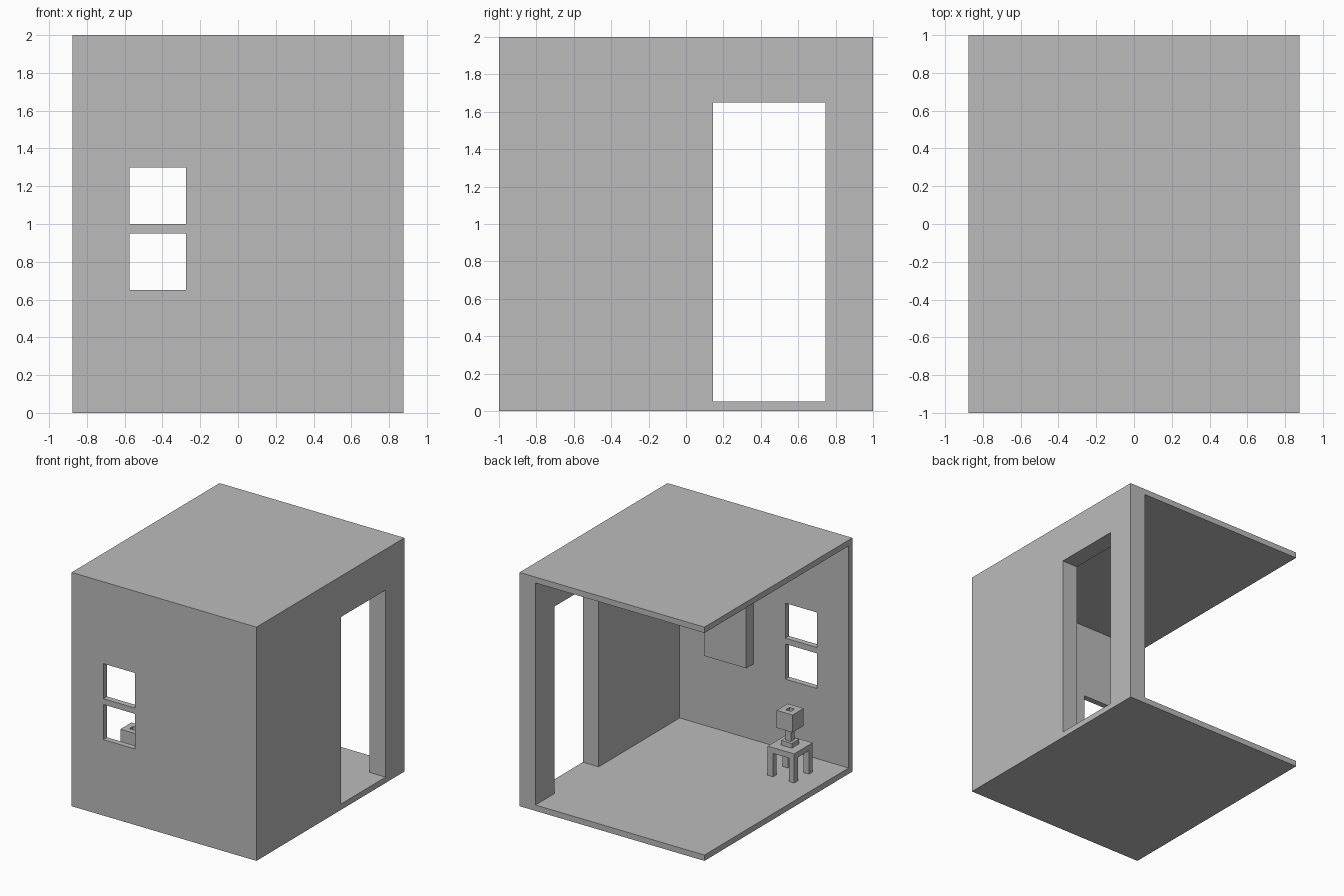
import bpy

if "Cube" in bpy.data.objects:
    bpy.data.objects.remove(bpy.data.objects["Cube"], do_unlink=True)

grey = bpy.data.materials.new("plain grey")
grey.use_nodes = True
colour = (0.5, 0.5, 0.5, 1)
grey.diffuse_color = colour
grey.node_tree.nodes["Principled BSDF"].inputs["Base Color"].default_value = colour


def box(name, x, y, z):
    """Box from (low, high) ranges on each axis."""
    bpy.ops.mesh.primitive_cube_add(size=1, location=[sum(r) / 2 for r in (x, y, z)])
    ob = bpy.context.object
    ob.name = name
    ob.scale = [r[1] - r[0] for r in (x, y, z)]
    bpy.ops.object.transform_apply(location=False, rotation=False, scale=True)
    ob.data.materials.append(grey)
    return ob


def around(centre, width):
    return (centre - width / 2, centre + width / 2)


def cut(ob, x, y, z):
    """Cut a box-shaped opening and remove the cutter."""
    cutter = box("cutter", x, y, z)
    cutter.hide_render = True
    mod = ob.modifiers.new("opening", "BOOLEAN")
    mod.operation = "DIFFERENCE"
    mod.solver = "EXACT"
    mod.object = cutter
    bpy.context.view_layer.objects.active = ob
    bpy.ops.object.modifier_apply(modifier=mod.name)
    bpy.data.objects.remove(cutter, do_unlink=True)


# Room shell, open at the back and on one side
room = box("room_shell", (-0.875, 0.875), (-1, 1), (0, 2))
cut(room, (-1.2, 0.725), (-0.95, 1.2), (0.05, 1.95))

# Doorway and the two window openings
cut(room, (0.6, 1), (0.145, 0.745), (0.05, 1.65))
for low in (0.65, 1.0):
    cut(room, (-0.575, -0.275), (-1.1, -0.9), (low, low + 0.3))

# Panel on the inside of the front wall
box("wall_panel", (0.025, 0.425), (-0.95, -0.85), (0.7, 1.3))

# Small table with four legs
cx, cy = -0.5625, -0.605
box("table_top", around(cx, 0.25), around(cy, 0.25), (0.25, 0.3))
for sx, side in ((-1, "right"), (1, "left")):
    for sy, end in ((-1, "front"), (1, "back")):
        box(f"table_leg_{end}_{side}", around(cx + sx * 0.1, 0.05),
            around(cy + sy * 0.1, 0.05), (0.05, 0.25))

# Table lamp
box("lamp_base", around(cx, 0.1), around(cy, 0.1), (0.3, 0.34))
box("lamp_stem", around(cx, 0.05), around(cy, 0.05), (0.34, 0.47))
shade = box("lamp_shade", around(cx, 0.15), around(cy, 0.15), (0.45, 0.6))
cut(shade, around(cx, 0.05), around(cy, 0.05), (0.4, 0.7))
